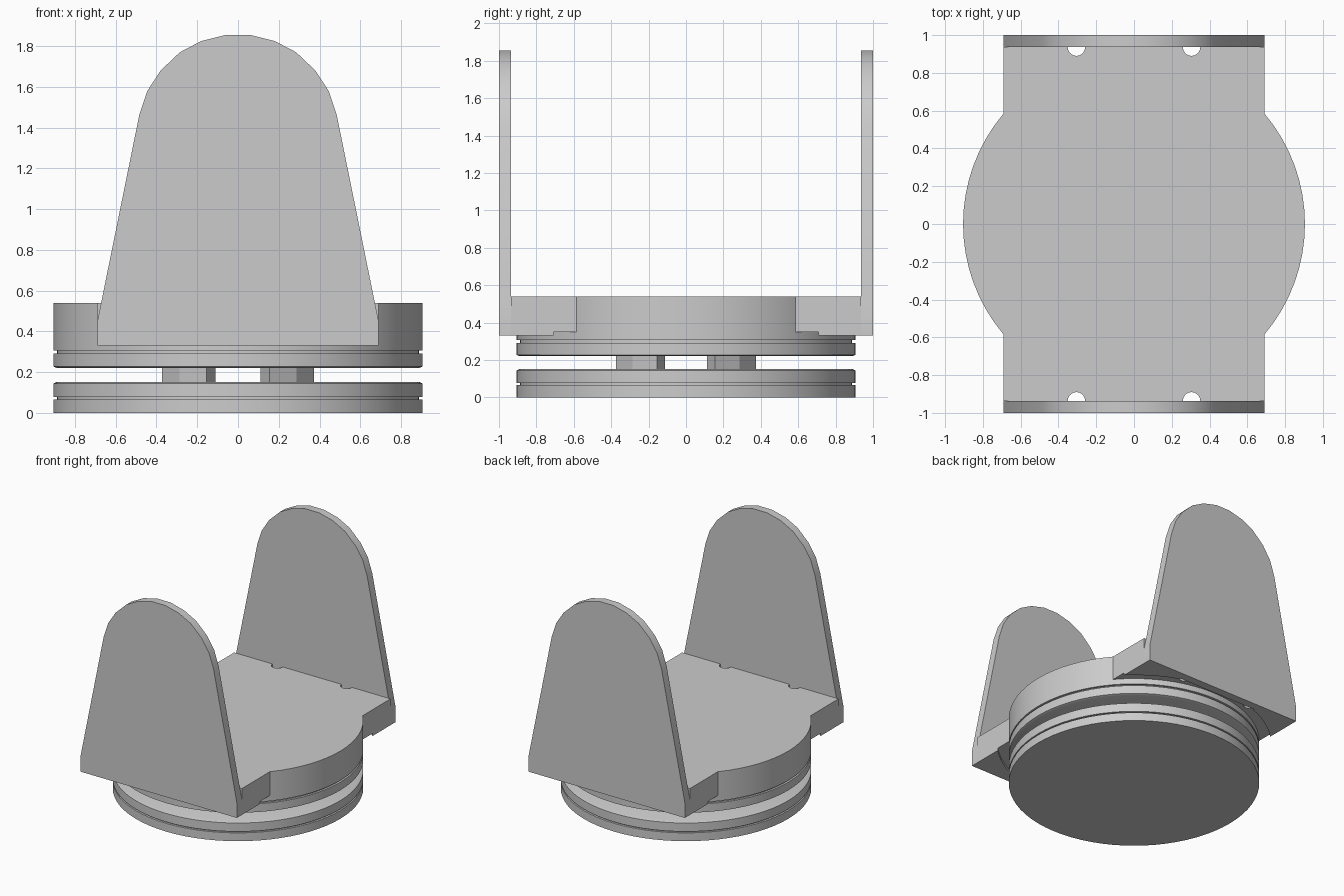
import bpy
import bmesh
from math import sin, cos, pi, radians

cube = bpy.data.objects.get("Cube")
if cube:
    bpy.data.objects.remove(cube, do_unlink=True)

# Single material
grey = bpy.data.materials.new("plain grey")
grey.use_nodes = True
colour = (0.6, 0.6, 0.6, 1)
grey.diffuse_color = colour
grey.node_tree.nodes["Principled BSDF"].inputs["Base Color"].default_value = colour


def finish(name, bm):
    bmesh.ops.recalc_face_normals(bm, faces=bm.faces)
    mesh = bpy.data.meshes.new(name)
    bm.to_mesh(mesh)
    bm.free()
    mesh.materials.append(grey)
    obj = bpy.data.objects.new(name, mesh)
    bpy.context.collection.objects.link(obj)
    return obj


def activate(obj):
    bpy.ops.object.select_all(action='DESELECT')
    obj.select_set(True)
    bpy.context.view_layer.objects.active = obj


def smooth(obj):
    activate(obj)
    bpy.ops.object.shade_smooth_by_angle(angle=radians(25))


def prism(name, outline, axis, low, high):
    """Extrude a closed outline along y or z."""
    bm = bmesh.new()
    place = (lambda a, b, c: (a, c, b)) if axis == 'y' else (lambda a, b, c: (a, b, c))
    face = bm.faces.new([bm.verts.new(place(a, b, low)) for a, b in outline])
    side = bmesh.ops.extrude_face_region(bm, geom=[face])["geom"]
    offset = place(0, 0, high - low)
    bmesh.ops.translate(bm, vec=offset,
                        verts=[v for v in side if isinstance(v, bmesh.types.BMVert)])
    return finish(name, bm)


def circle(radius, count, x=0, y=0):
    return [(x + radius * cos(2 * pi * i / count), y + radius * sin(2 * pi * i / count))
            for i in range(count)]


def lathe(name, profile, count=72):
    """Stack rings of (radius, height) and cap both ends."""
    bm = bmesh.new()
    rings = [[bm.verts.new((x, y, z)) for x, y in circle(r, count)] for r, z in profile]
    for a, b in zip(rings, rings[1:]):
        for i in range(count):
            j = (i + 1) % count
            bm.faces.new((a[i], a[j], b[j], b[i]))
    bm.faces.new(rings[0])
    bm.faces.new(rings[-1])
    return finish(name, bm)


def combine(obj, other, operation):
    activate(obj)
    mod = obj.modifiers.new("combine", 'BOOLEAN')
    mod.operation = operation
    mod.solver = 'EXACT'
    mod.object = other
    bpy.ops.object.modifier_apply(modifier=mod.name)
    bpy.data.objects.remove(other, do_unlink=True)


R, G = 0.905, 0.888   # rim and groove radii

# Grooved base disc
smooth(lathe("base_disc", [(R, 0), (R, 0.066), (G, 0.066), (G, 0.077), (R, 0.077),
                           (R, 0.145), (G, 0.152)]))

# Ring of four spacers between the discs
for k in range(4):
    angles = [radians(22.5 * s + 90 * k) for s in (1, 2, 3)]
    outline = [(0.405 * cos(a), 0.405 * sin(a)) for a in angles]
    outline += [(0.29 * cos(a), 0.29 * sin(a)) for a in reversed(angles)]
    prism(f"spacer_{k + 1}", outline, 'z', 0.15, 0.222)

# Deck with rounded clearance beneath, screw holes and round drum
deck = prism("deck", [(-0.69, -0.936), (0.69, -0.936), (0.69, 0.936), (-0.69, 0.936)],
             'z', 0.33, 0.54)
combine(deck, prism("clearance", circle(0.99, 72), 'z', 0.2, 0.35), 'DIFFERENCE')
for x in (-0.305, 0.305):
    for y in (-0.936, 0.936):
        combine(deck, prism("hole", circle(0.046, 20, x, y), 'z', 0.2, 0.7), 'DIFFERENCE')
drum = lathe("drum", [(G, 0.22), (R, 0.227), (R, 0.292), (G, 0.292), (G, 0.306),
                      (R, 0.306), (R, 0.54)])
combine(deck, drum, 'UNION')
smooth(deck)

# Tall rounded uprights at front and back
half = [(0.69, 0.33), (0.69, 0.45), (0.485, 1.46), (0.445, 1.58), (0.38, 1.68),
        (0.285, 1.77), (0.18, 1.825), (0.06, 1.855)]
outline = half + [(-x, z) for x, z in reversed(half)]
for name, low in (("front_upright", -1), ("back_upright", 0.936)):
    smooth(prism(name, outline, 'y', low, low + 0.064))
